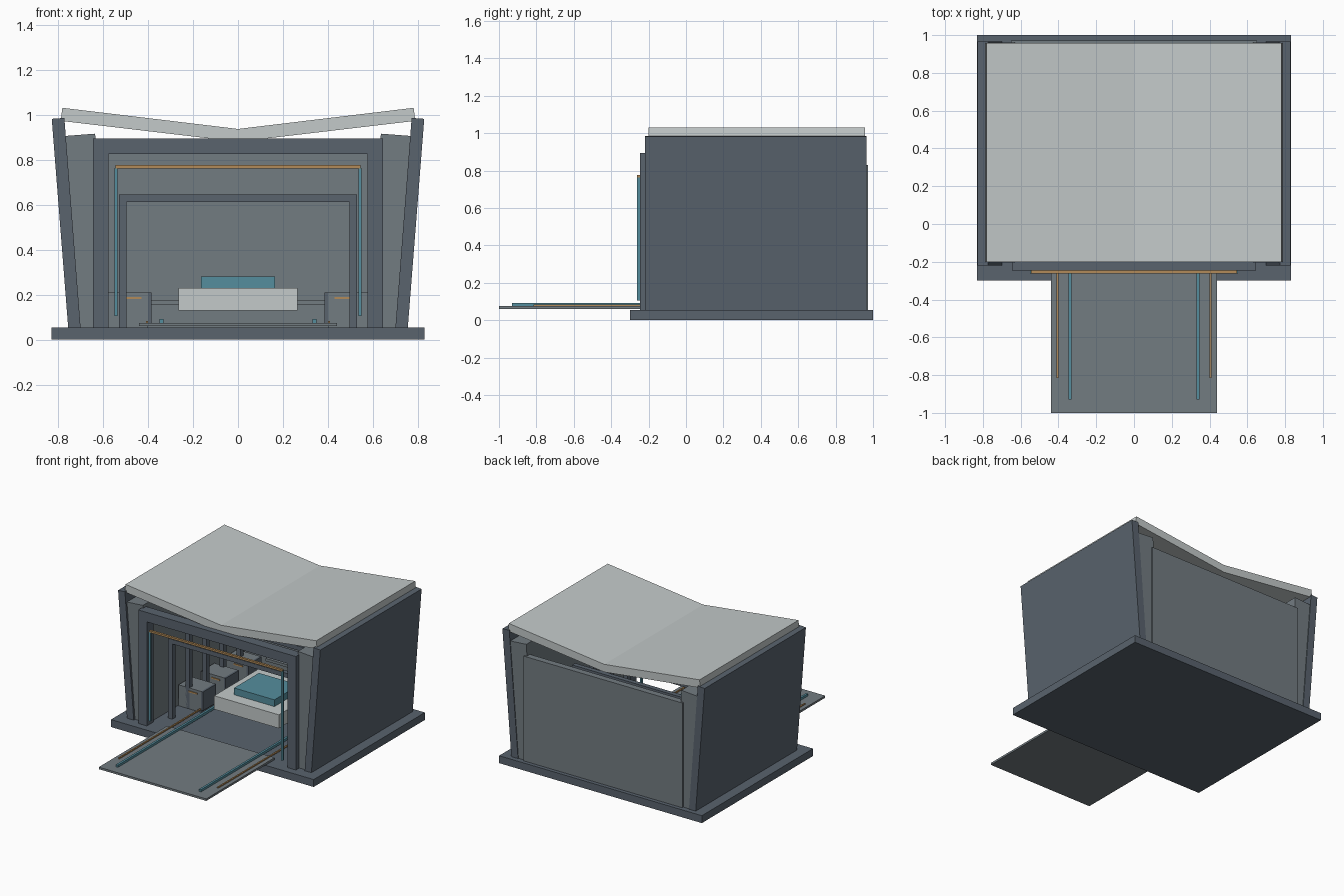
import bpy, bmesh

if "Cube" in bpy.data.objects:
    bpy.data.objects.remove(bpy.data.objects["Cube"])


def mat(name, rgb):
    m = bpy.data.materials.new(name)
    m.diffuse_color = (*rgb, 1)
    m.use_nodes = True
    m.node_tree.nodes["Principled BSDF"].inputs["Base Color"].default_value = m.diffuse_color
    return m


DARK = mat("slate", (0.10, 0.125, 0.155))
GREY = mat("mid_grey", (0.17, 0.20, 0.22))
PALE = mat("pale", (0.55, 0.59, 0.59))
TEAL = mat("teal", (0.09, 0.27, 0.34))
ORANGE = mat("orange", (0.45, 0.26, 0.10))


def prism(name, pts, y0, y1, m):
    """Extrude an xz outline along y."""
    bm = bmesh.new()
    face = bm.faces.new([bm.verts.new((x, y0, z)) for x, z in pts])
    ext = bmesh.ops.extrude_face_region(bm, geom=[face])
    verts = [g for g in ext["geom"] if isinstance(g, bmesh.types.BMVert)]
    bmesh.ops.translate(bm, verts=verts, vec=(0, y1 - y0, 0))
    bmesh.ops.recalc_face_normals(bm, faces=bm.faces[:])
    me = bpy.data.meshes.new(name)
    bm.to_mesh(me)
    bm.free()
    me.materials.append(m)
    ob = bpy.data.objects.new(name, me)
    bpy.context.collection.objects.link(ob)
    return ob


def box(name, x0, x1, y0, y1, z0, z1, m):
    return prism(name, [(x0, z0), (x1, z0), (x1, z1), (x0, z1)], y0, y1, m)


def portal(name, xo, xi, zt, zi, y0, y1, m):
    """Upside-down U frame standing on the base."""
    b = 0.055
    return prism(name, [(-xo, b), (-xi, b), (-xi, zi), (xi, zi), (xi, b),
                        (xo, b), (xo, zt), (-xo, zt)], y0, y1, m)


# base slab, rear wall and entry ramp
box("base_slab", -0.83, 0.83, -0.30, 1.0, 0, 0.055, DARK)
box("rear_wall", -0.65, 0.65, 0.925, 0.972, 0.055, 0.83, GREY)
box("entry_ramp", -0.44, 0.44, -1.0, -0.20, 0.06, 0.075, GREY)

# shallow V roof
prism("roof", [(0, 0.88), (0.788, 0.973), (0.781, 1.031), (0, 0.937),
               (-0.781, 1.031), (-0.788, 0.973)], -0.20, 0.957, PALE)

# front frame and inner ribs
portal("front_frame", 0.645, 0.575, 0.895, 0.825, -0.245, -0.17, DARK)
for i in range(5):
    y = -0.06 + 0.2 * i
    portal(f"inner_rib_{i}", 0.53, 0.496, 0.645, 0.612, y, y + 0.035, DARK)

# light strip over the entrance
box("entrance_strip", -0.545, 0.545, -0.262, -0.245, 0.762, 0.776, ORANGE)

# mirrored parts
for side, s in (("left", -1), ("right", 1)):
    prism(f"{side}_wall", [(s * 0.70, 0.055), (s * 0.755, 0.055),
                           (s * 0.828, 0.982), (s * 0.772, 0.986)],
          -0.22, 0.965, DARK)
    prism(f"{side}_wall_lining", [(s * 0.59, 0.055), (s * 0.703, 0.055),
                                  (s * 0.767, 0.906), (s * 0.635, 0.916)],
          -0.205, 0.96, GREY)
    box(f"{side}_entrance_light", s * 0.535, s * 0.55, -0.262, -0.245, 0.105, 0.764, TEAL)
    box(f"{side}_ramp_rail", s * 0.332, s * 0.348, -0.93, 0.23, 0.073, 0.092, TEAL)
    box(f"{side}_ramp_stripe", s * 0.40, s * 0.41, -0.815, 0.20, 0.073, 0.083, ORANGE)
    # row of storage crates with inner plates and front stripes
    for i in range(3):
        y = 0.14 + 0.265 * i
        box(f"{side}_crate_{i}", s * 0.40, s * 0.585, y, y + 0.155, 0.055, 0.21, GREY)
        box(f"{side}_crate_plate_{i}", s * 0.385, s * 0.40, y, y + 0.155, 0.07, 0.21, DARK)
        box(f"{side}_crate_stripe_{i}", s * 0.43, s * 0.50, y - 0.006, y, 0.18, 0.19, ORANGE)

# central platform with its cushion, and the rail behind
box("platform", -0.265, 0.265, 0.10, 0.70, 0.13, 0.23, PALE)
box("platform_top", -0.165, 0.165, 0.19, 0.48, 0.23, 0.28, TEAL)
box("rear_rail", -0.39, 0.39, 0.88, 0.925, 0.155, 0.175, GREY)
